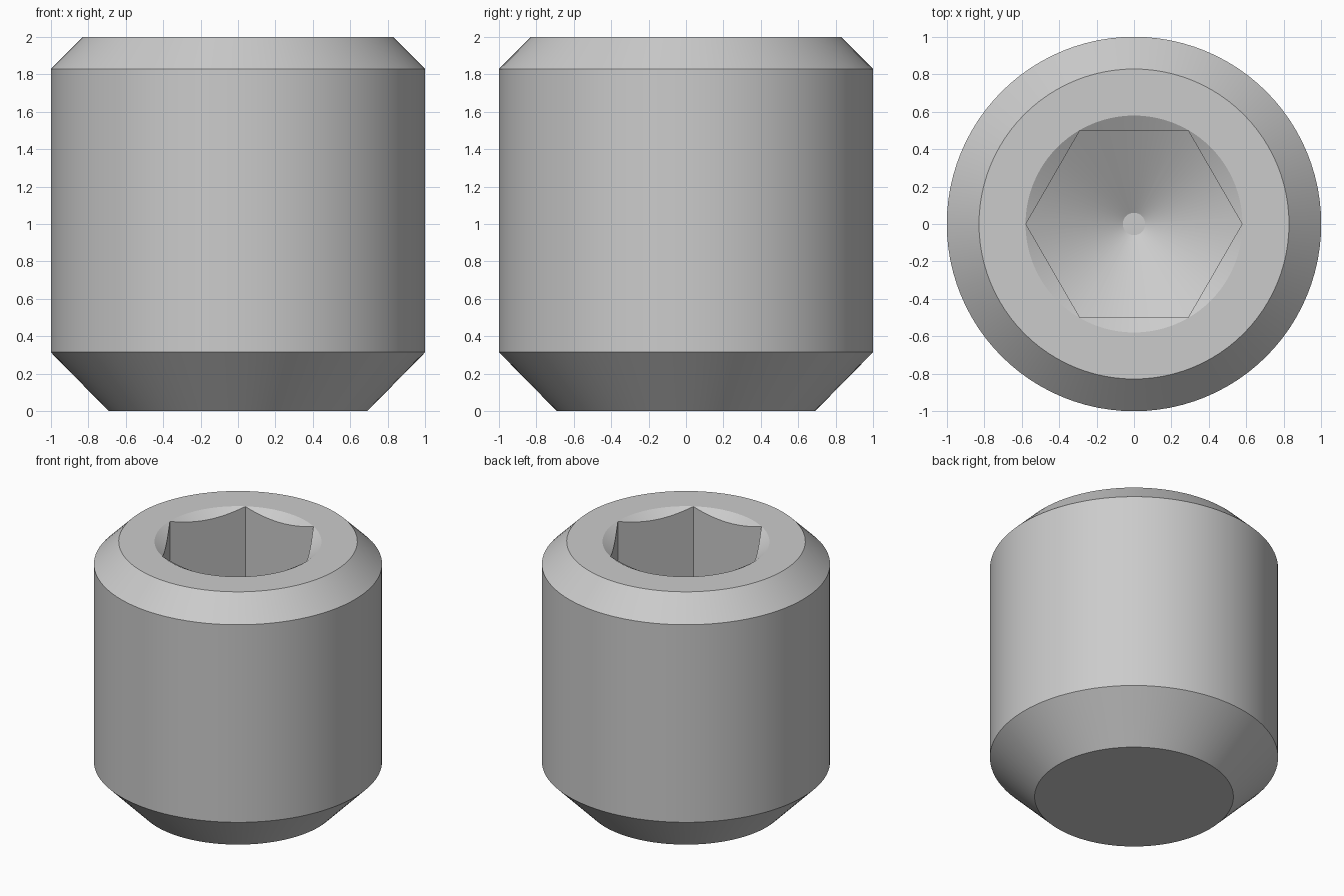
import bpy, bmesh, math
from mathutils import Matrix

if "Cube" in bpy.data.objects:
    bpy.data.objects.remove(bpy.data.objects["Cube"], do_unlink=True)

SEGMENTS = 96
HEX_RADIUS = 0.5 / math.cos(math.pi / 6)

steel = bpy.data.materials.new("grey steel")
steel.use_nodes = True
colour = (0.6, 0.6, 0.6, 1)
steel.diffuse_color = colour
steel.node_tree.nodes["Principled BSDF"].inputs["Base Color"].default_value = colour


def add_object(name, bm):
    bmesh.ops.recalc_face_normals(bm, faces=bm.faces)
    mesh = bpy.data.meshes.new(name)
    bm.to_mesh(mesh)
    bm.free()
    mesh.materials.append(steel)
    obj = bpy.data.objects.new(name, mesh)
    bpy.context.collection.objects.link(obj)
    return obj


def lathe(name, profile):
    """Turn a bottom-to-top list of (radius, height) into a closed solid."""
    bm = bmesh.new()
    rings = []
    for radius, height in profile:
        ring = bmesh.ops.create_circle(bm, segments=SEGMENTS, radius=radius,
                                       matrix=Matrix.Translation((0, 0, height)))
        rings.append(ring["verts"])
    for low, high in zip(rings, rings[1:]):
        for i in range(SEGMENTS):
            j = (i + 1) % SEGMENTS
            bm.faces.new((low[i], low[j], high[j], high[i]))
    bm.faces.new(rings[0])
    bm.faces.new(rings[-1])
    return add_object(name, bm)


def cut(target, tool, operation):
    mod = target.modifiers.new("cut", "BOOLEAN")
    mod.object = tool
    mod.operation = operation
    mod.solver = "EXACT"
    bpy.context.view_layer.objects.active = target
    bpy.ops.object.modifier_apply(modifier=mod.name)
    bpy.data.objects.remove(tool, do_unlink=True)


# Cylindrical body with a chamfered top and a tapered flat point
body = lathe("set_screw_body", [(0.69, 0), (1, 0.315), (1, 1.828), (0.828, 2)])

# Hexagonal socket, its floor shaped by a conical drill tip
bm = bmesh.new()
bmesh.ops.create_cone(bm, cap_ends=True, segments=6, radius1=HEX_RADIUS,
                      radius2=HEX_RADIUS, depth=2,
                      matrix=Matrix.Translation((0, 0, 1.4))
                      @ Matrix.Rotation(math.pi / 6, 4, "Z"))
# Turn the corners onto the x axis
corner = max(bm.verts, key=lambda v: v.co.x)
bmesh.ops.rotate(bm, verts=bm.verts, cent=(0, 0, 0),
                 matrix=Matrix.Rotation(-math.atan2(corner.co.y, corner.co.x), 3, "Z"))
socket = add_object("socket_cutter", bm)
drill = lathe("drill_cutter", [(0.06, 0.73), (0.6, 1.03), (0.6, 2.2)])
cut(socket, drill, "INTERSECT")
cut(body, socket, "DIFFERENCE")

# Conical lead-in around the socket mouth
slope = math.tan(math.radians(30))
rim = HEX_RADIUS + 0.002
lead_in = lathe("lead_in_cutter", [(rim - 0.3, 2 - 0.3 * slope), (rim, 2),
                                   (rim + 0.1, 2 + 0.1 * slope)])
cut(body, lead_in, "DIFFERENCE")

bpy.ops.object.select_all(action="DESELECT")
body.select_set(True)
bpy.context.view_layer.objects.active = body
bpy.ops.object.shade_smooth_by_angle(angle=math.radians(25))
